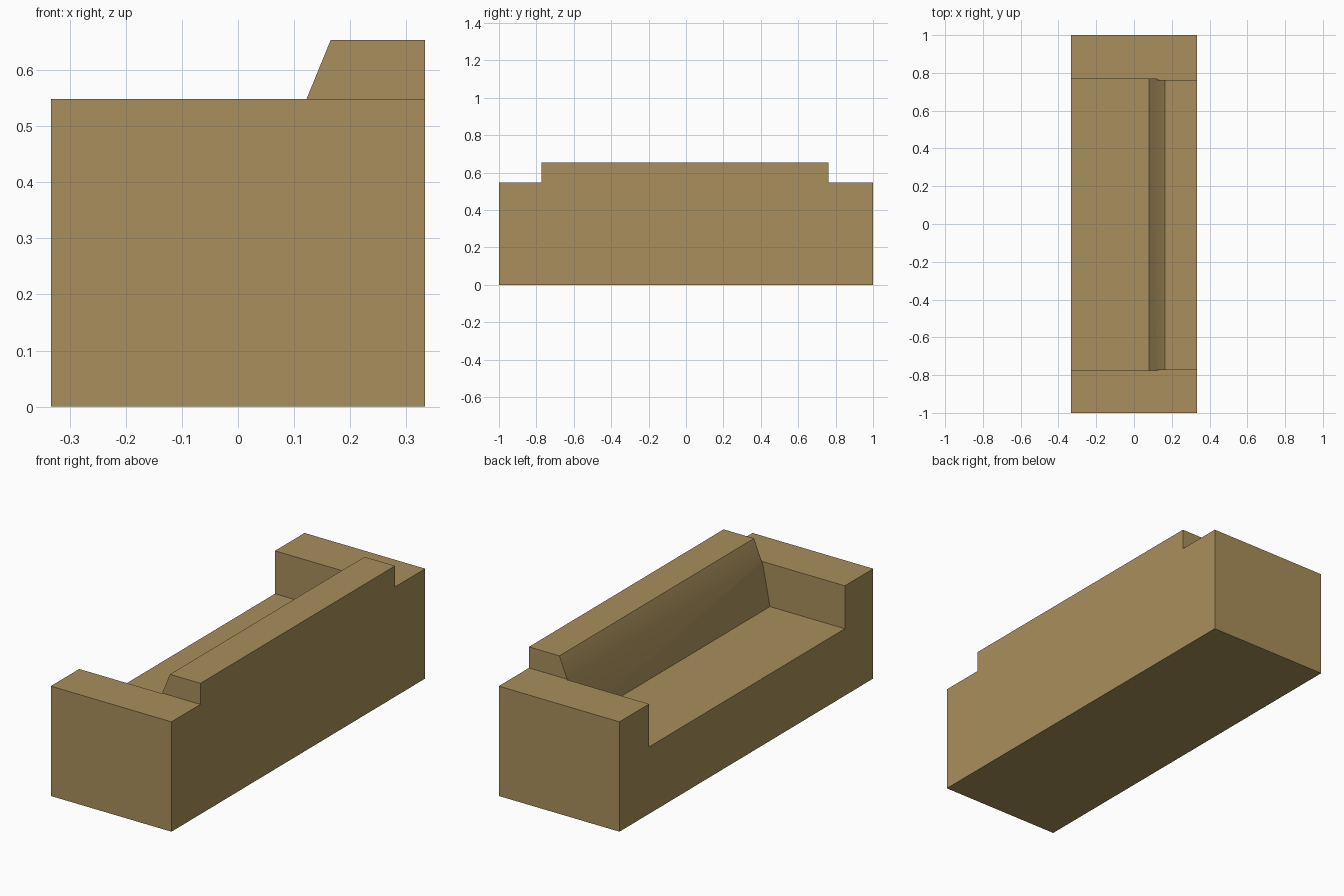
import bpy, bmesh, math
from mathutils import Vector

if "Cube" in bpy.data.objects:
    bpy.data.objects.remove(bpy.data.objects["Cube"])


def prism(name, profile, direction):
    """Extrude a closed profile of 3D points along a direction."""
    bm = bmesh.new()
    face = bm.faces.new([bm.verts.new(p) for p in profile])
    out = bmesh.ops.extrude_face_region(bm, geom=[face])
    moved = [v for v in out["geom"] if isinstance(v, bmesh.types.BMVert)]
    bmesh.ops.translate(bm, verts=moved, vec=Vector(direction))
    bmesh.ops.recalc_face_normals(bm, faces=bm.faces)
    mesh = bpy.data.meshes.new(name)
    bm.to_mesh(mesh)
    bm.free()
    obj = bpy.data.objects.new(name, mesh)
    bpy.context.collection.objects.link(obj)
    return obj


fabric = bpy.data.materials.new("tan fabric")
fabric.diffuse_color = (0.395, 0.275, 0.106, 1)
fabric.use_nodes = True
fabric.node_tree.nodes["Principled BSDF"].inputs["Base Color"].default_value = fabric.diffuse_color

# Sofa block: side silhouette (arms and raised back) extruded across the depth
HALF = 0.333
silhouette = [(-1, 0), (1, 0), (1, 0.548), (0.762, 0.548), (0.762, 0.653),
              (-0.772, 0.653), (-0.772, 0.548), (-1, 0.548)]
sofa = prism("sofa_body", [(-HALF, y, z) for y, z in silhouette], (2 * HALF, 0, 0))
sofa.data.materials.append(fabric)

# Seat recess with the two-step sloping backrest
recess = [(-0.5, 0.334), (0.08, 0.334), (0.122, 0.548), (0.165, 0.653),
          (0.204, 0.75), (-0.5, 0.75)]
cutter = prism("seat_cutter", [(x, -0.776, z) for x, z in recess], (0, 1.543, 0))
cutter.data.materials.append(fabric)
cutter.hide_render = True

cut = sofa.modifiers.new("seat recess", "BOOLEAN")
cut.operation = "DIFFERENCE"
cut.solver = "EXACT"
cut.object = cutter

bpy.context.view_layer.objects.active = sofa
sofa.select_set(True)
bpy.ops.object.modifier_apply(modifier=cut.name)
bpy.data.objects.remove(cutter)

# Soft shading over the backrest bend only
bpy.ops.object.shade_smooth_by_angle(angle=math.radians(30))
